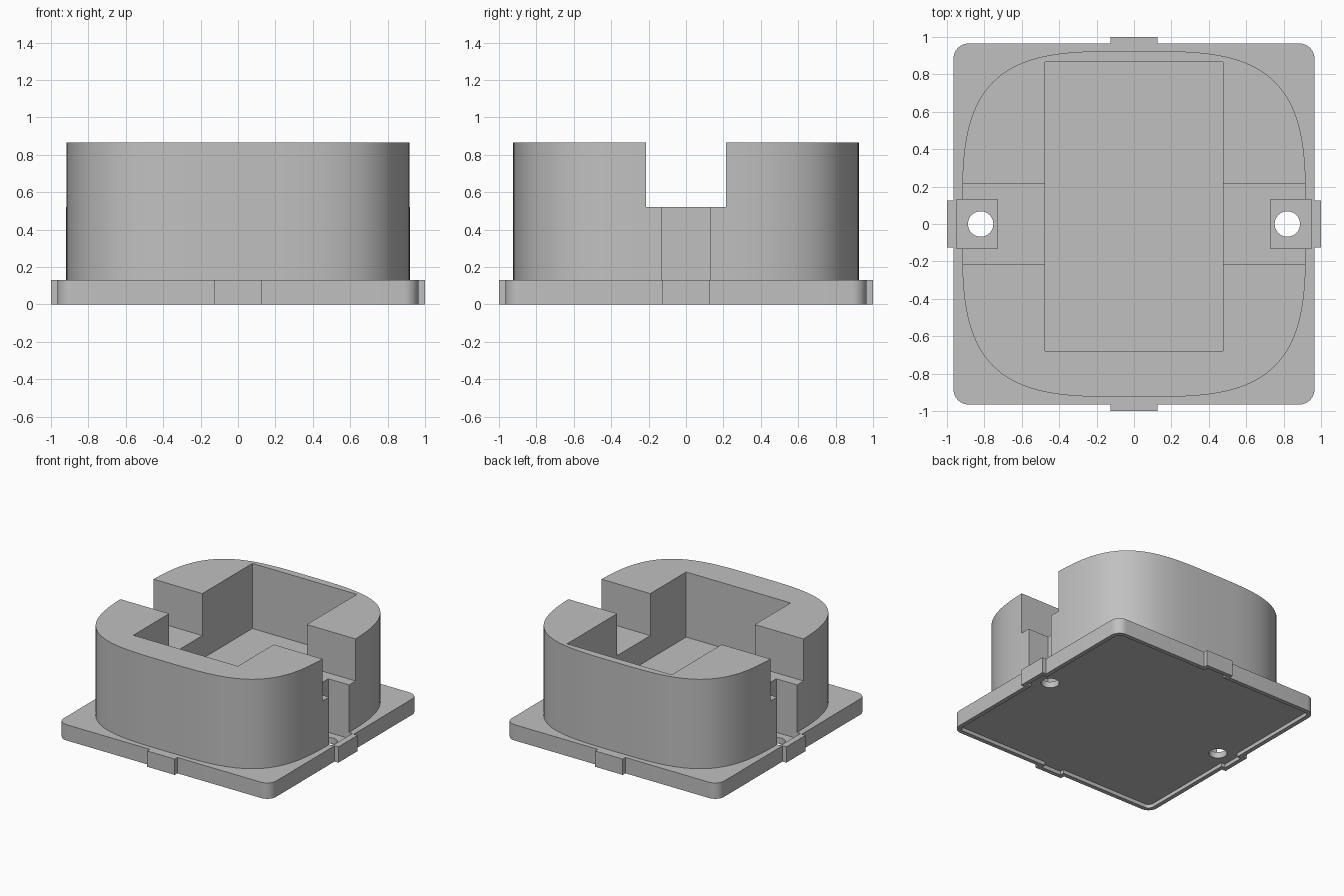
import bpy
import bmesh
from math import sin, cos, pi, tau, copysign
from mathutils import Matrix, Vector

cube = bpy.data.objects.get("Cube")
if cube:
    bpy.data.objects.remove(cube, do_unlink=True)

# Single flat material
GREY = (0.53, 0.53, 0.53, 1.0)
grey = bpy.data.materials.new("plain grey")
grey.use_nodes = True
grey.diffuse_color = GREY
grey.node_tree.nodes["Principled BSDF"].inputs["Base Color"].default_value = GREY

PLATE_TOP = 0.13
BODY_TOP = 0.865
NOTCH_Z = 0.52
CLEAR = 1.2      # height safely above everything


def prism(name, outline, z0, z1):
    """Extrude a closed counter-clockwise outline from z0 to z1."""
    bm = bmesh.new()
    base = bm.faces.new([bm.verts.new((x, y, z0)) for x, y in outline])
    top = bmesh.ops.extrude_face_region(bm, geom=[base])["geom"]
    bmesh.ops.translate(bm, vec=(0, 0, z1 - z0),
                        verts=[v for v in top if isinstance(v, bmesh.types.BMVert)])
    bmesh.ops.recalc_face_normals(bm, faces=bm.faces)
    mesh = bpy.data.meshes.new(name)
    bm.to_mesh(mesh)
    bm.free()
    mesh.materials.append(grey)
    obj = bpy.data.objects.new(name, mesh)
    bpy.context.collection.objects.link(obj)
    return obj


def rectangle(x0, x1, y0, y1):
    return [(x0, y0), (x1, y0), (x1, y1), (x0, y1)]


def circle(x, y, r, n=40):
    return [(x + r * cos(tau * i / n), y + r * sin(tau * i / n)) for i in range(n)]


def superellipse(a, b, power, n=128):
    def bend(v):
        return copysign(abs(v) ** (2 / power), v) if abs(v) > 1e-9 else 0.0
    return [(a * bend(cos(tau * i / n)), b * bend(sin(tau * i / n))) for i in range(n)]


def tabbed_square(inset):
    """Rounded square with a tab in the middle of each side."""
    half, reach, tab, r = (v - inset for v in (0.965, 1.0, 0.125, 0.08))
    side = [(half, -tab), (reach, -tab), (reach, tab), (half, tab)]
    c = half - r
    side += [(c + r * cos(i * pi / 16), c + r * sin(i * pi / 16)) for i in range(9)]
    points = []
    for k in range(4):
        turn = Matrix.Rotation(k * pi / 2, 2)
        points += [tuple(turn @ Vector(p)) for p in side]
    return points


def carve(target, cutters):
    """Subtract each cutter from the target, then discard the cutters."""
    bpy.context.view_layer.objects.active = target
    for cutter in cutters:
        cutter.hide_render = True
        mod = target.modifiers.new("cut", "BOOLEAN")
        mod.operation = "DIFFERENCE"
        mod.solver = "EXACT"
        mod.object = cutter
        bpy.ops.object.modifier_apply(modifier=mod.name)
        bpy.data.objects.remove(cutter, do_unlink=True)


def screw_pocket(side):
    x0, x1 = sorted((side * 0.73, side * 0.95))
    return prism("pocket_cutter", rectangle(x0, x1, -0.13, 0.13), 0.08, CLEAR)


# Base plate: underside recess, two screw pockets with through holes
plate = prism("base_plate", tabbed_square(0), 0, PLATE_TOP)
cuts = [prism("recess_cutter", tabbed_square(0.035), -0.1, 0.03)]
for s in (-1, 1):
    cuts += [screw_pocket(s),
             prism("hole_cutter", circle(s * 0.82, 0, 0.068), -0.2, CLEAR)]
carve(plate, cuts)

# Rounded body: central well, side notches, screw access slots
body = prism("body", superellipse(0.92, 0.925, 3.5), PLATE_TOP, BODY_TOP)
cuts = [prism("well_cutter", rectangle(-0.475, 0.475, -0.68, 0.865), 0.33, CLEAR),
        prism("notch_cutter", rectangle(-1.1, 1.1, -0.215, 0.215), NOTCH_Z, CLEAR)]
cuts += [screw_pocket(s) for s in (-1, 1)]
carve(body, cuts)

# Smooth the curved walls, keep the corners sharp
bpy.ops.object.select_all(action="DESELECT")
for part in (plate, body):
    part.select_set(True)
bpy.context.view_layer.objects.active = body
bpy.ops.object.shade_smooth_by_angle()
